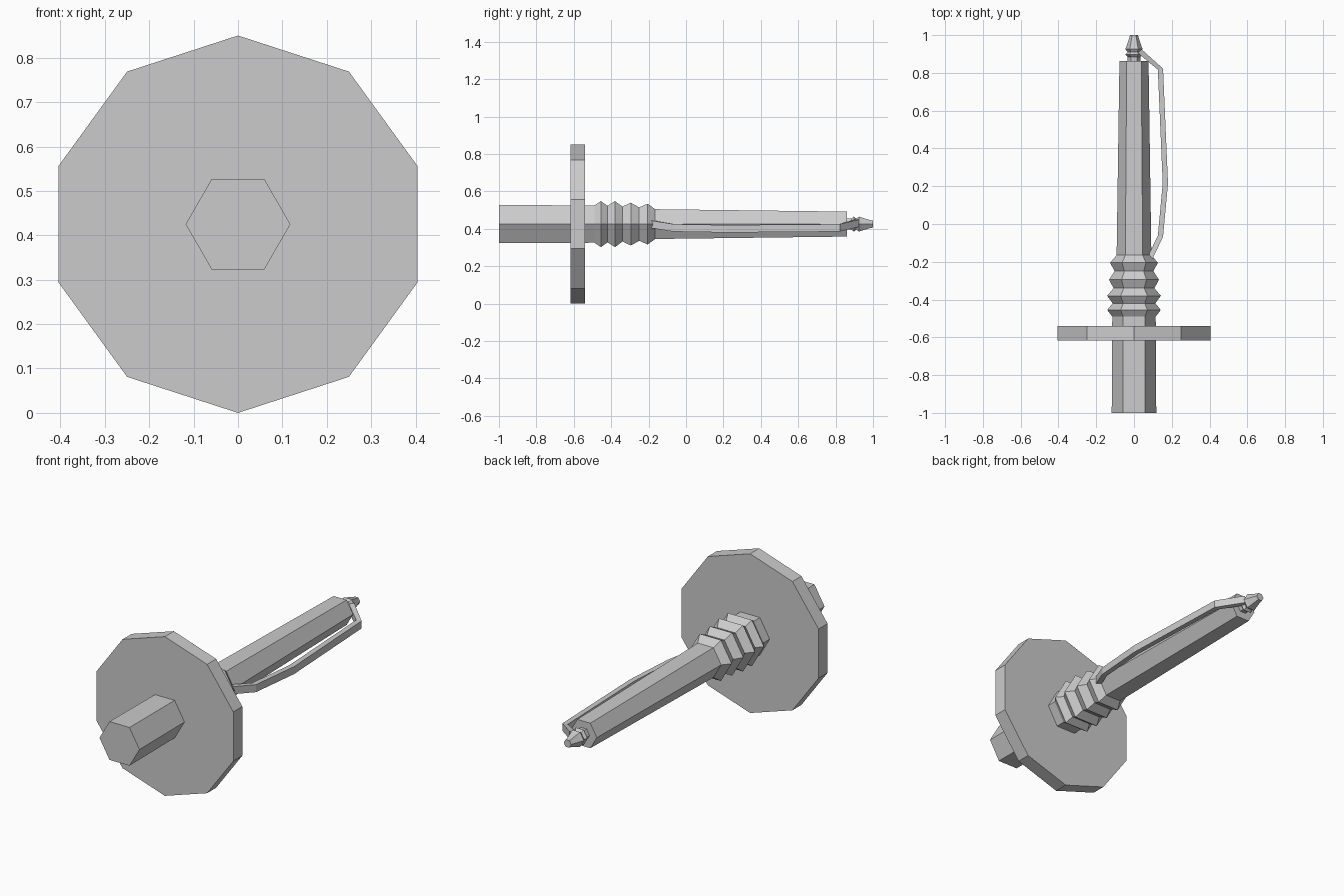
import bpy, bmesh, math
from mathutils import Vector

old = bpy.data.objects.get("Cube")
if old:
    bpy.data.objects.remove(old, do_unlink=True)

AXIS_Z = 0.425
GREY = (0.6, 0.6, 0.6, 1)
steel = bpy.data.materials.new("plain_grey")
steel.use_nodes = True
steel.diffuse_color = GREY
steel.node_tree.nodes["Principled BSDF"].inputs["Base Color"].default_value = GREY


def skin(name, rings):
    """Join equal-sided rings of points into a closed, flat shaded solid."""
    bm = bmesh.new()
    loops = [[bm.verts.new(p) for p in ring] for ring in rings]
    n = len(loops[0])
    for a, b in zip(loops, loops[1:]):
        for i in range(n):
            j = (i + 1) % n
            bm.faces.new((a[i], a[j], b[j], b[i]))
    bm.faces.new(loops[0])
    bm.faces.new(loops[-1])
    bmesh.ops.recalc_face_normals(bm, faces=bm.faces)
    mesh = bpy.data.meshes.new(name)
    bm.to_mesh(mesh)
    bm.free()
    mesh.materials.append(steel)
    obj = bpy.data.objects.new(name, mesh)
    bpy.context.collection.objects.link(obj)
    return obj


def turned(name, profile, sides=6, start=0.0):
    """Polygonal turning along y from (y, radius) pairs."""
    angles = [start + math.tau * i / sides for i in range(sides)]
    return skin(name, [[(r * math.cos(a), y, AXIS_Z + r * math.sin(a)) for a in angles]
                       for y, r in profile])


# Handle, ribbed collar and tapering shaft
turned("handle", [(-1, 0.118), (-0.49, 0.115)])
turned("ribbed_collar", [(-0.49, 0.115), (-0.455, 0.142), (-0.42, 0.113), (-0.38, 0.142),
                         (-0.34, 0.108), (-0.295, 0.132), (-0.25, 0.103), (-0.205, 0.126),
                         (-0.165, 0.092)])
turned("shaft", [(-0.165, 0.092), (0.862, 0.077)])

# Ten-sided hand guard
turned("guard_disc", [(-0.617, 0.425), (-0.541, 0.425)], 10, math.pi / 2)

# Ribbed nozzle at the tip
turned("tip", [(0.862, 0.034), (0.885, 0.034), (0.897, 0.047), (0.91, 0.034),
               (0.926, 0.046), (0.94, 0.04), (0.99, 0.023), (1, 0.022)])

# Side tube: a flat strip bowing out on the left
path = [Vector(p) for p in [(0.075, -0.2, 0.427), (0.14, -0.065, 0.405), (0.166, 0.215, 0.4),
                            (0.14, 0.82, 0.405), (0.03, 0.915, 0.43)]]
rings = []
for i, p in enumerate(path):
    along = path[min(i + 1, len(path) - 1)] - path[max(i - 1, 0)]
    out = Vector((along.y, -along.x, 0)).normalized() * 0.014
    up = Vector((0, 0, 0.02))
    rings.append([p + out + up, p + out - up, p - out - up, p - out + up])
skin("side_tube", rings)
